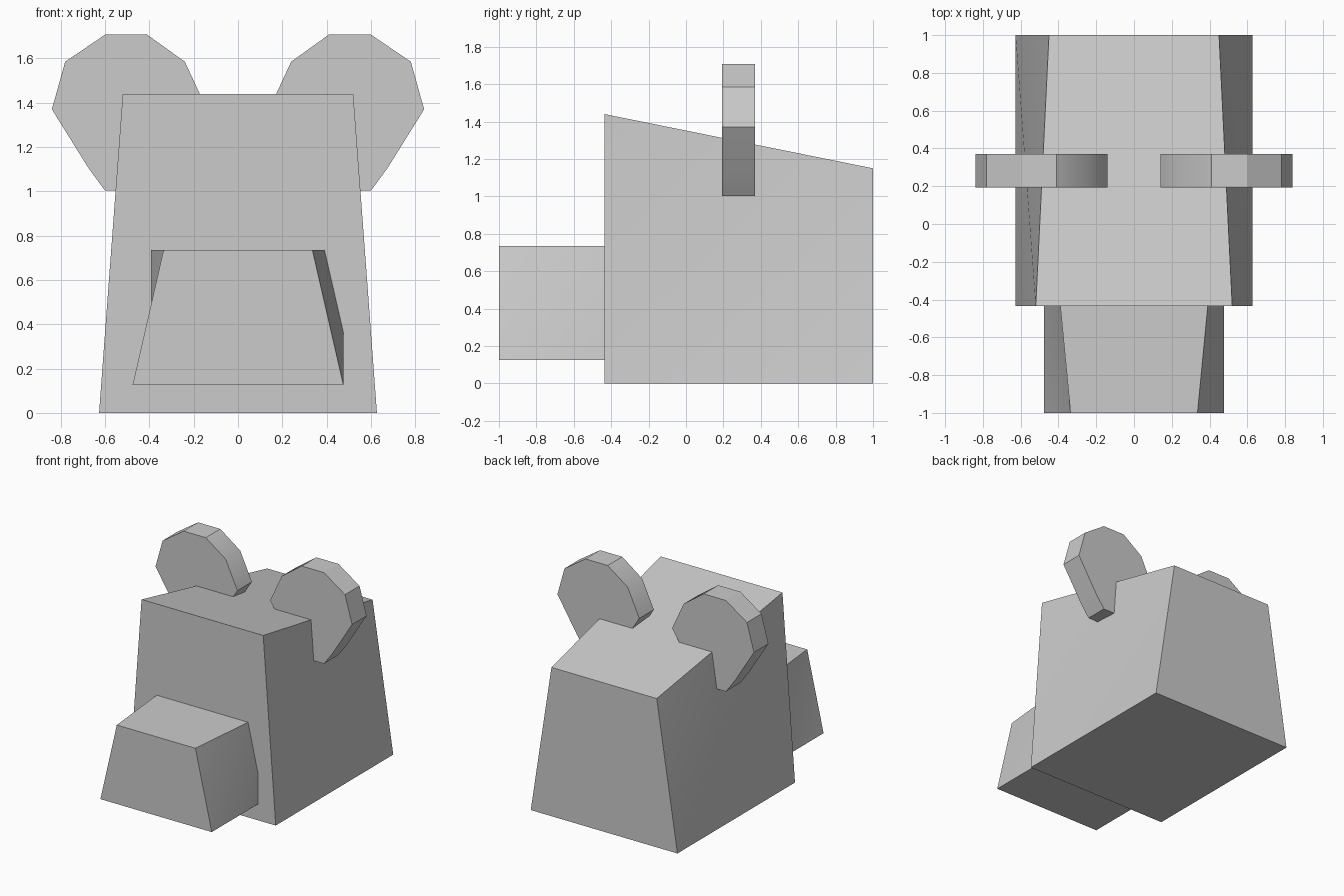
import bpy, bmesh
from math import radians

if "Cube" in bpy.data.objects:
    bpy.data.objects.remove(bpy.data.objects["Cube"])


def make_object(name, verts, faces, angle):
    mesh = bpy.data.meshes.new(name)
    mesh.from_pydata(verts, [], faces)
    bm = bmesh.new()
    bm.from_mesh(mesh)
    bmesh.ops.recalc_face_normals(bm, faces=bm.faces)
    bm.to_mesh(mesh)
    bm.free()
    obj = bpy.data.objects.new(name, mesh)
    bpy.context.collection.objects.link(obj)
    bpy.ops.object.select_all(action='DESELECT')
    bpy.context.view_layer.objects.active = obj
    obj.select_set(True)
    bpy.ops.object.shade_smooth_by_angle(angle=radians(angle))
    return obj


def tapered_block(name, base, front, back):
    """base = (half width, z); front / back = (y, top half width, top z)."""
    w, z = base
    verts = []
    for y, top_w, top_z in (front, back):
        verts += [(-w, y, z), (w, y, z), (top_w, y, top_z), (-top_w, y, top_z)]
    # the slightly twisted sides are each folded along one diagonal
    faces = [(0, 1, 2, 3), (5, 4, 7, 6), (0, 4, 5, 1), (3, 2, 6, 7),
             (0, 3, 4), (3, 7, 4), (1, 5, 6), (1, 6, 2)]
    return make_object(name, verts, faces, 30)


# Head, sloping down toward the back
tapered_block("head", (0.627, 0.0), (-0.435, 0.52, 1.44), (1.0, 0.45, 1.15))

# Snout, running back inside the head
tapered_block("snout", (0.476, 0.125), (-1.0, 0.336, 0.735), (0.455, 0.476, 0.735))

# Ears: one flat ten-sided disc per side
profile = [(0.41, 1.707), (0.60, 1.707), (0.78, 1.585), (0.84, 1.37), (0.675, 1.105),
           (0.60, 1.003), (0.41, 1.003), (0.31, 1.105), (0.14, 1.37), (0.24, 1.585)]
n = len(profile)
for side, label in ((-1, "left"), (1, "right")):
    verts = [(side * x, y, z) for y in (0.193, 0.37) for x, z in profile]
    faces = [tuple(range(n)), tuple(range(n, 2 * n))]
    faces += [(i, (i + 1) % n, (i + 1) % n + n, i + n) for i in range(n)]
    make_object("ear_" + label, verts, faces, 32)
